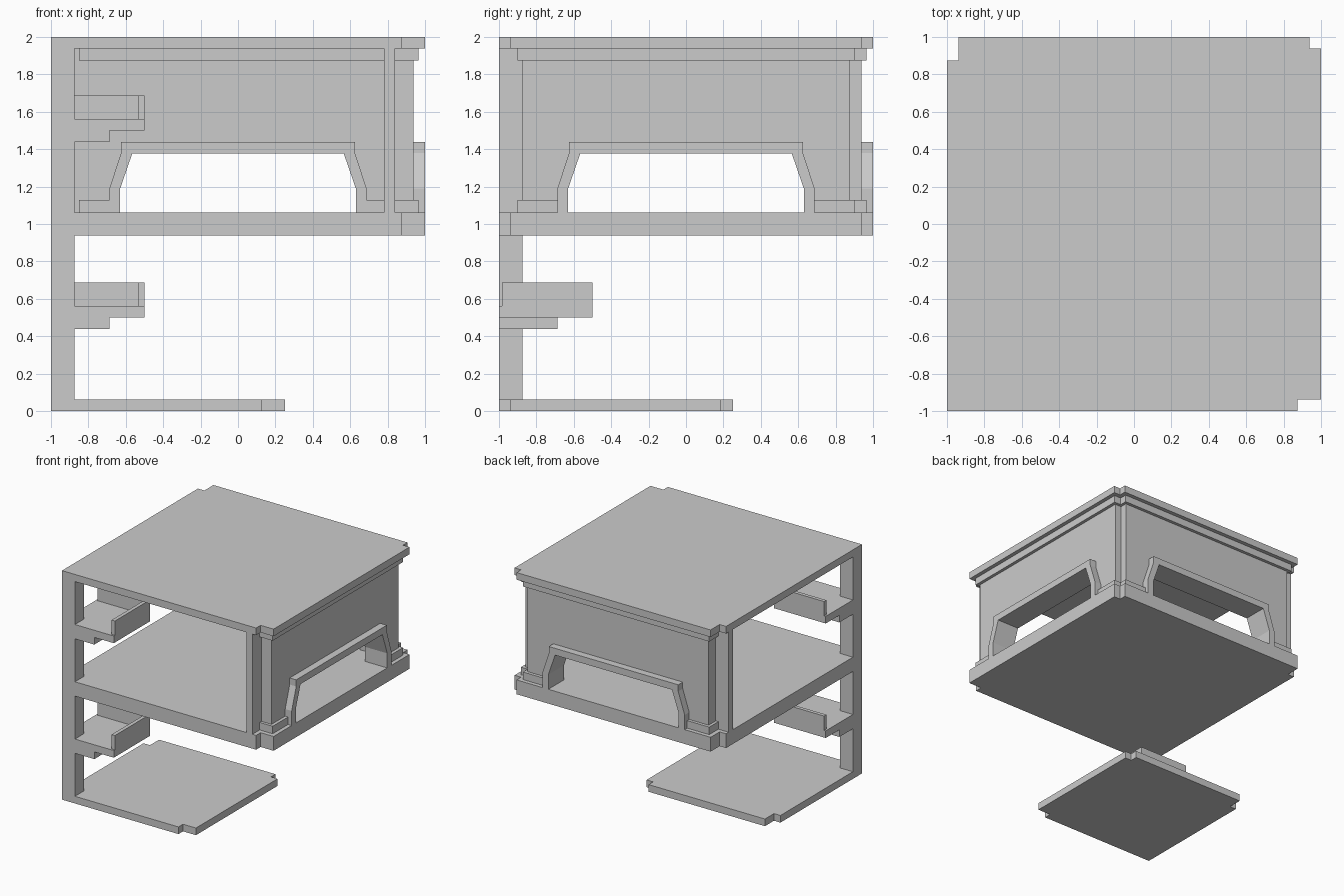
import bpy, bmesh

if "Cube" in bpy.data.objects:
    bpy.data.objects.remove(bpy.data.objects["Cube"])

E = 0.0625          # base module
wall_mat = bpy.data.materials.new("wall_grey")
wall_mat.diffuse_color = (0.7, 0.7, 0.7, 1)
wall_mat.use_nodes = True
wall_mat.node_tree.nodes["Principled BSDF"].inputs["Base Color"].default_value = wall_mat.diffuse_color


def extrude(name, pts, a, b, place, mat=None):
    """Extrude a 2D profile from a to b; place maps (u, v, depth) to xyz."""
    bm = bmesh.new()
    lo = [bm.verts.new(place(u, v, a)) for u, v in pts]
    hi = [bm.verts.new(place(u, v, b)) for u, v in pts]
    bm.faces.new(lo)
    bm.faces.new(hi)
    n = len(pts)
    for i in range(n):
        j = (i + 1) % n
        bm.faces.new((lo[i], lo[j], hi[j], hi[i]))
    bmesh.ops.recalc_face_normals(bm, faces=bm.faces)
    me = bpy.data.meshes.new(name)
    bm.to_mesh(me)
    bm.free()
    ob = bpy.data.objects.new(name, me)
    bpy.context.collection.objects.link(ob)
    if mat:
        me.materials.append(mat)
    return ob


def rect(u0, u1, v0, v1):
    return [(u0, v0), (u1, v0), (u1, v1), (u0, v1)]


def plan(u, v, d):
    return (u, v, d)


def slab(name, s, z0, z1):
    """Floor plate from -1 to s with notched corners."""
    pts = [(-1, -1), (s - 2*E, -1), (s - 2*E, -1 + E), (s, -1 + E),
           (s, s - E), (s - E, s - E), (s - E, s),
           (-1 + E, s), (-1 + E, s - 2*E), (-1, s - 2*E)]
    extrude(name, pts, z0, z1, plan)


# Floor plates and roof
slab("ground_floor", 0.25, 0, E)
slab("upper_floor", 1, 1 - E, 1 + E)
slab("roof", 1, 2 - E, 2)


def around_post(s):
    """L-shaped plan wrapping the corner post."""
    return [(-.875, -1), (s, -1), (s, s), (-1, s), (-1, -.875), (-.875, -.875)]


# Corner post and its shelves, one set per storey
for label, z in (("lower", 0), ("upper", 1)):
    extrude(label + "_corner_post", rect(-1, -.875, -1, -.875), z + E, z + 1 - E, plan)
    extrude(label + "_shelf_support", around_post(-.6875), z + .4375, z + .5, plan)
    extrude(label + "_shelf", around_post(-.5), z + .5, z + .5625, plan)
    rim = [(-.5, -.985), (-.5, -.5), (-.985, -.5), (-.985, -.532),
           (-.532, -.532), (-.532, -.985)]
    extrude(label + "_shelf_rim", rim, z + .5625, z + .6875, plan)

# Window arch outlines, in wall-length and height
outer = [(-.6875, 1 + E), (-.6875, 1.19), (-.625, 1.38), (-.625, 1.4375)]
inner = [(-.63, 1 + E), (-.63, 1.19), (-.565, 1.378)]
outer += [(-t, z) for t, z in reversed(outer)]
inner += [(-t, z) for t, z in reversed(inner)]

# Right and back walls mirror each other about the diagonal
for side, place in (("right", lambda t, z, d: (d, t, z)),
                    ("back", lambda t, z, d: (t, d, z))):
    wall = [(-.875, 1 + E)] + outer + [(.875, 1 + E), (.875, 2 - E), (-.875, 2 - E)]
    extrude(side + "_wall", wall, .8125, .9375, place, wall_mat)
    extrude(side + "_wall_neck", rect(-.9375, -.875, 1 + E, 2 - E), .785, .84, place, wall_mat)
    extrude(side + "_end_post", rect(-1, -.9375, 1 + E, 2 - E), .78, .84, place)
    extrude(side + "_window_frame", outer + inner[::-1], .785, 1, place)
    # Trim strips along top and bottom, outside and inside the wall
    for part, start, d0, d1 in (("outer", -.9, .8125, .965), ("inner", -.85, .787, .8125)):
        end = .9 if part == "outer" else .8125
        extrude(f"{side}_{part}_top_trim", rect(start, end, 1.875, 2 - E), d0, d1, place)
        for k, (t0, t1) in enumerate(((start, -.6875), (.6875, end))):
            extrude(f"{side}_{part}_base_trim_{k}", rect(t0, t1, 1 + E, 1.128), d0, d1, place)
